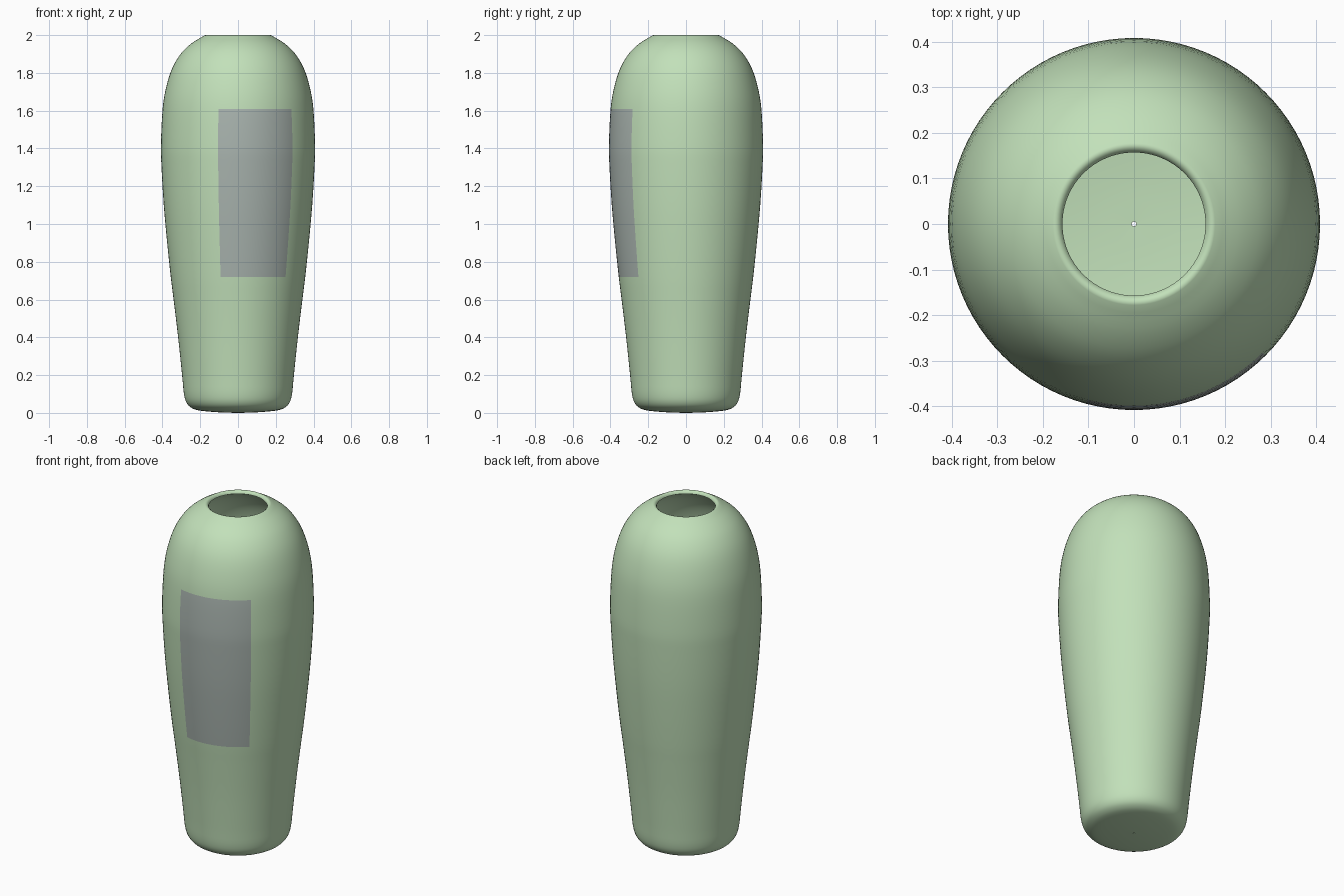
import bpy
import bmesh
import math
from mathutils import Vector

cube = bpy.data.objects.get("Cube")
if cube:
    bpy.data.objects.remove(cube)

SEGMENTS = 96
STEPS = 4
WALL = 0.022


def make_material(name, color):
    mat = bpy.data.materials.new(name)
    mat.use_nodes = True
    mat.diffuse_color = color
    bsdf = mat.node_tree.nodes["Principled BSDF"]
    bsdf.inputs["Base Color"].default_value = color
    bsdf.inputs["Roughness"].default_value = 0.5
    return mat


def smooth_path(points):
    """Catmull-Rom path through (radius, height) points."""
    pts = [Vector(p) for p in points]
    ext = [2 * pts[0] - pts[1]] + pts + [2 * pts[-1] - pts[-2]]
    path = []
    for a, b, c, d in zip(ext, ext[1:], ext[2:], ext[3:]):
        for i in range(STEPS):
            t = i / STEPS
            path.append(0.5 * (2 * b + (c - a) * t + (2 * a - 5 * b + 4 * c - d) * t ** 2
                               + (3 * b - a - 3 * c + d) * t ** 3))
    return path + [pts[-1]]


def inner_path(path):
    """Wall inside: the outer path moved inward along its normal."""
    inner = []
    for i, p in enumerate(path):
        tangent = (path[min(i + 1, len(path) - 1)] - path[max(i - 1, 0)]).normalized()
        q = p + WALL * Vector((-tangent.y, tangent.x))
        inner.append(Vector((max(q.x, path[0].x), q.y)))
    return inner[::-1]


# Outer silhouette from the small foot hole up to the mouth
outer = smooth_path([
    (0.005, 0.0), (0.1, 0.003), (0.2, 0.012), (0.245, 0.026), (0.272, 0.053),
    (0.286, 0.1), (0.296, 0.2), (0.317, 0.4), (0.341, 0.6), (0.356, 0.72),
    (0.375, 0.9), (0.393, 1.1), (0.405, 1.3), (0.408, 1.42), (0.399, 1.61),
    (0.379, 1.73), (0.346, 1.83), (0.3, 1.905), (0.245, 1.957), (0.178, 1.998)])
lip = [Vector(p) for p in [(0.172, 2.0), (0.165, 1.997), (0.159, 1.991), (0.157, 1.983)]]
inner = [p for p in inner_path(outer) if p.x > 0.162 or p.y < 1]
profile = outer + lip + inner

# Lathe the whole vase
bm = bmesh.new()
rings = []
for p in profile:
    rings.append([bm.verts.new((p.x * math.cos(k * math.tau / SEGMENTS),
                                p.x * math.sin(k * math.tau / SEGMENTS), p.y))
                  for k in range(SEGMENTS)])
rings.append(rings[0])
for low, high in zip(rings, rings[1:]):
    for k in range(SEGMENTS):
        n = (k + 1) % SEGMENTS
        bm.faces.new((low[k], low[n], high[n], high[k]))

# Painted panel: outer faces within a height band and an arc at the front
outer_faces = (len(outer) - 1) * SEGMENTS
bm.faces.ensure_lookup_table()
for i, face in enumerate(bm.faces):
    c = face.calc_center_median()
    angle = math.degrees(math.atan2(c.y, c.x))
    if i < outer_faces and 0.72 < c.z < 1.61 and -105 < angle < -45:
        face.material_index = 1

mesh = bpy.data.meshes.new("vase")
bm.to_mesh(mesh)
bm.free()
mesh.materials.append(make_material("celadon green", (0.54, 0.75, 0.49, 1)))
mesh.materials.append(make_material("grey panel", (0.40, 0.46, 0.43, 1)))

vase = bpy.data.objects.new("vase", mesh)
bpy.context.collection.objects.link(vase)
bpy.context.view_layer.objects.active = vase
vase.select_set(True)
bpy.ops.object.shade_smooth_by_angle(angle=math.radians(50))
